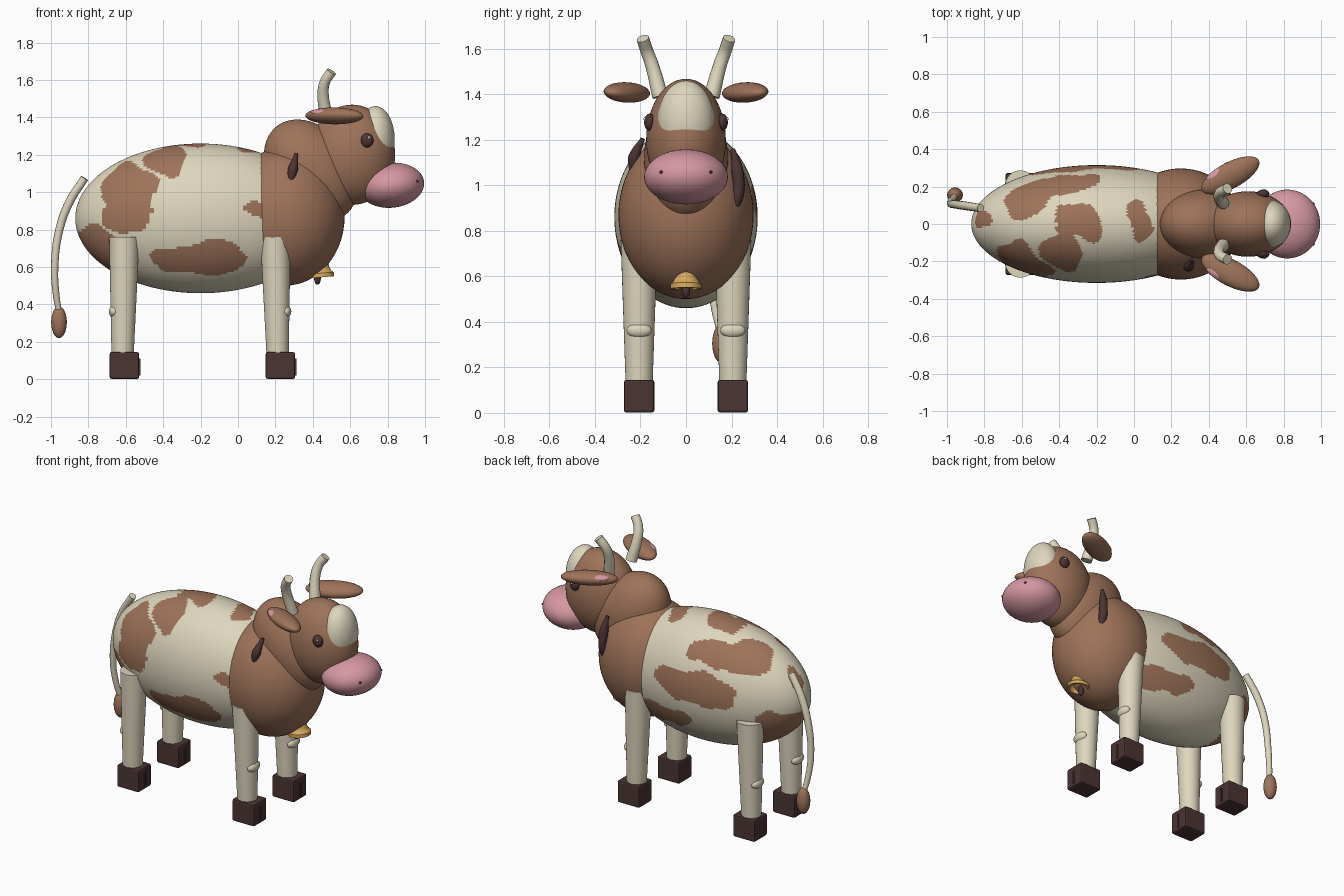
import bpy, bmesh, math
from mathutils import Vector, Matrix, Euler, noise

if "Cube" in bpy.data.objects:
    bpy.data.objects.remove(bpy.data.objects["Cube"], do_unlink=True)


def material(name, rgb):
    m = bpy.data.materials.new(name)
    m.use_nodes = True
    m.diffuse_color = (*rgb, 1)
    m.node_tree.nodes["Principled BSDF"].inputs["Base Color"].default_value = (*rgb, 1)
    return m


BROWN = material("brown hide", (0.34, 0.17, 0.10))
CREAM = material("cream hide", (0.73, 0.67, 0.51))
PINK = material("pink skin", (0.67, 0.31, 0.36))
DARK = material("dark horn brown", (0.07, 0.035, 0.034))
GOLD = material("bell gold", (0.68, 0.40, 0.11))
WHITE = material("eye glint", (0.9, 0.9, 0.9))


def finish(name, bm, mats, smooth=True):
    bmesh.ops.recalc_face_normals(bm, faces=bm.faces)
    me = bpy.data.meshes.new(name)
    bm.to_mesh(me)
    bm.free()
    ob = bpy.data.objects.new(name, me)
    bpy.context.collection.objects.link(ob)
    for m in mats:
        me.materials.append(m)
    if smooth:
        bpy.ops.object.select_all(action='DESELECT')
        ob.select_set(True)
        bpy.context.view_layer.objects.active = ob
        bpy.ops.object.shade_smooth_by_angle(angle=math.radians(40))
    return ob


def ellipsoid(name, loc, radii, mats, rot=(0, 0, 0), seg=40, rule=None):
    bm = bmesh.new()
    bmesh.ops.create_uvsphere(bm, u_segments=seg, v_segments=seg // 2, radius=1)
    turn = Euler([math.radians(a) for a in rot]).to_matrix().to_4x4()
    bm.transform(Matrix.Translation(loc) @ turn @ Matrix.Diagonal((*radii, 1)))
    if rule:
        for f in bm.faces:
            f.material_index = rule(f.calc_center_median())
    return finish(name, bm, mats)


def tube(name, points, radii, mat):
    cu = bpy.data.curves.new(name, 'CURVE')
    cu.dimensions = '3D'
    cu.bevel_depth = 1
    cu.bevel_resolution = 4
    cu.use_fill_caps = True
    cu.resolution_u = 8
    sp = cu.splines.new('BEZIER')
    sp.bezier_points.add(len(points) - 1)
    for bp, p, r in zip(sp.bezier_points, points, radii):
        bp.co, bp.radius = p, r
        bp.handle_left_type = bp.handle_right_type = 'AUTO'
    cu.materials.append(mat)
    ob = bpy.data.objects.new(name, cu)
    bpy.context.collection.objects.link(ob)
    return ob


def lathe(name, profile, loc, rot, mat, seg=32):
    bm = bmesh.new()
    vs = [bm.verts.new((r, 0, z)) for r, z in profile]
    es = [bm.edges.new(pair) for pair in zip(vs, vs[1:])]
    bmesh.ops.spin(bm, geom=vs + es, angle=math.tau, steps=seg, axis=(0, 0, 1), cent=(0, 0, 0))
    bmesh.ops.remove_doubles(bm, verts=bm.verts, dist=1e-4)
    bm.transform(Matrix.Translation(loc) @ Matrix.Rotation(math.radians(rot), 4, 'Y'))
    return finish(name, bm, [mat])


def box(name, loc, size, bevel, mat):
    bm = bmesh.new()
    bmesh.ops.create_cube(bm, size=1)
    bm.transform(Matrix.Translation(loc) @ Matrix.Diagonal((*size, 1)))
    if bevel:
        bmesh.ops.bevel(bm, geom=bm.edges[:], offset=bevel, segments=2, affect='EDGES', profile=0.5)
    return finish(name, bm, [mat], smooth=False)


# Hide patches: centre and radii of the blobs that turn the barrel brown
PATCHES = [
    ((-.61, -.20, 1.04), (.16, .20, .13)),
    ((-.38, -.16, 1.16), (.13, .13, .10)),
    ((-.60, -.28, .89), (.14, .15, .12)),
    ((-.30, .02, 1.26), (.13, .10, .12)),
    ((-.20, -.28, .64), (.25, .20, .10)),
    ((.06, -.28, .91), (.06, .10, .05)),
    ((-.76, 0, .67), (.20, .32, .20)),
    ((-.27, .30, .93), (.29, .14, .11)),
    ((-.58, .16, 1.15), (.17, .13, .12)),
    ((-.36, .21, 1.13), (.15, .10, .08)),
    ((-.05, .24, .66), (.20, .15, .08)),
    ((.05, .04, 1.24), (.05, .12, .10)),
    ((-.82, .02, 1.0), (.06, .05, .05)),
]


def hide(p):
    q = p + noise.noise_vector(p * 6) * 0.06
    for c, r in PATCHES:
        if sum(((a - b) / s) ** 2 for a, b, s in zip(q, c, r)) < 1:
            return 1
    return 0


# Trunk, chest and neck
ellipsoid("body", (-.2, 0, .86), (.67, .315, .4), [CREAM, BROWN], seg=180, rule=hide)
ellipsoid("chest", (.25, 0, .87), (.32, .297, .37), [BROWN], seg=56)
ellipsoid("neck", (.39, 0, 1.115), (.22, .185, .30), [BROWN], rot=(0, -37, 0), seg=56)

# Head with pale forehead and muzzle
ellipsoid("head", (.61, 0, 1.2), (.23, .175, .268), [BROWN], seg=56)
ellipsoid("forehead", (.735, 0, 1.28), (.103, .125, .18), [CREAM, BROWN], seg=72,
          rule=lambda p: int(p.z < 1.2))
ellipsoid("muzzle", (.82, 0, 1.037), (.176, .184, .12), [PINK], rot=(0, -6, 0), seg=56)

for side, s in (("left", 1), ("right", -1)):
    # Face details
    ellipsoid(side + "_nostril", (.955, s * .108, 1.058), (.012, .008, .008), [DARK], seg=12)
    ellipsoid(side + "_eye", (.69, s * .16, 1.277), (.034, .024, .038), [DARK], seg=24)
    ellipsoid(side + "_eye_glint", (.70, s * .181, 1.292), (.007, .006, .008), [WHITE], seg=12)
    ellipsoid(side + "_ear", (.515, s * .26, 1.408), (.172, .071, .044), [BROWN],
              rot=(s * 10, 0, s * 28))
    ellipsoid(side + "_ear_lining", (.44, s * .27, 1.43), (.06, .022, .014), [PINK],
              rot=(-s * 25, 0, s * 32), seg=24)
    tube(side + "_horn",
         [(.475, s * .113, 1.39), (.455, s * .15, 1.53), (.465, s * .172, 1.59), (.5, s * .19, 1.645)],
         [.035, .03, .028, .028], CREAM)

    # Legs, knees and hooves
    for end, top_x, low_x, hoof_x, knee in (("front", .20, .212, .227, 1), ("back", -.608, -.617, -.607, -1)):
        name = f"{end}_{side}_"
        y = s * .206
        bm = bmesh.new()
        bmesh.ops.create_cone(bm, cap_ends=True, segments=32, radius1=.059, radius2=.081, depth=.64)
        bm.transform(Matrix.Translation(((top_x + low_x) / 2, y, .44)))
        for v in bm.verts:
            v.co.x += (top_x - low_x) / 2 * (1 if v.co.z > .44 else -1)
        finish(name + "leg", bm, [CREAM])
        ellipsoid(name + "knee", (low_x + knee * .045, y, .362), (.028, .055, .033), [CREAM], seg=24)
        box(name + "hoof", (hoof_x, y, .0735), (.158, .134, .143), .01, DARK)
        box(name + "hoof_cleft", (hoof_x + .08, y, .065), (.009, .012, .09), 0, DARK)

# Collar strap showing on both sides of the neck
tube("right_collar_strap", [(.312, -.19, 1.205), (.293, -.228, 1.12), (.275, -.23, 1.025)],
     [.010, .027, .010], DARK)
tube("left_collar_strap", [(.425, .205, 1.16), (.435, .225, 1.07), (.44, .228, .96), (.44, .185, .85)],
     [.010, .026, .027, .012], DARK)

# Bell and clapper
lathe("bell", [(0, .125), (.022, .122), (.038, .108), (.043, .085), (.048, .05), (.058, .03),
               (.069, .022), (.069, 0), (.055, 0), (.04, .05), (0, .07)], (.445, 0, .545), -5, GOLD)
ellipsoid("clapper", (.425, 0, .54), (.018, .018, .035), [DARK], seg=20)

# Tail and its tuft
tube("tail", [(-.82, .085, 1.075), (-.9, .097, .95), (-.955, .105, .8), (-.98, .11, .6),
              (-.972, .13, .45), (-.957, .15, .36)], [.022, .023, .022, .02, .018, .016], CREAM)
ellipsoid("tail_tuft", (-.957, .155, .305), (.042, .04, .085), [BROWN], seg=28)
